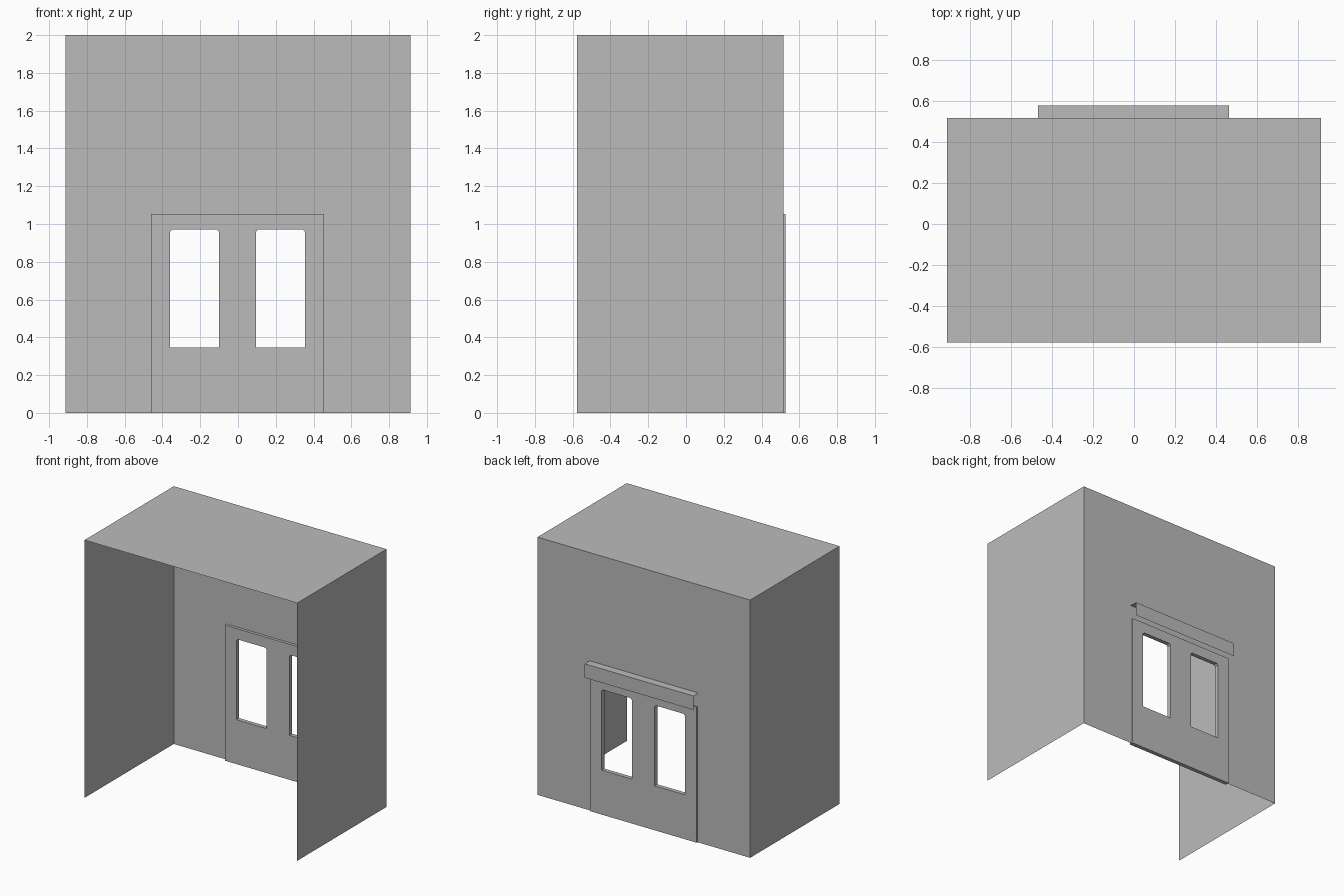
import bpy, bmesh

if "Cube" in bpy.data.objects:
    bpy.data.objects.remove(bpy.data.objects["Cube"])

W, FRONT, WALL, H = 0.913, -0.578, 0.517, 2.0   # shell half width, front, back wall, height
PX0, PX1, PTOP = -0.46, 0.455, 1.052            # door panel extents
PIN, POUT = 0.495, 0.527                        # panel inner and outer faces

grey = bpy.data.materials.new("plain_grey")
grey.diffuse_color = (0.5, 0.5, 0.5, 1)
grey.use_nodes = True
grey.node_tree.nodes["Principled BSDF"].inputs["Base Color"].default_value = grey.diffuse_color


def finish(name, bm):
    me = bpy.data.meshes.new(name)
    bm.to_mesh(me)
    bm.free()
    me.materials.append(grey)
    ob = bpy.data.objects.new(name, me)
    bpy.context.collection.objects.link(ob)
    return ob


def sheet(name, *polys):
    """Thin surface made from a few polygons."""
    bm = bmesh.new()
    for pts in polys:
        bm.faces.new([bm.verts.new(p) for p in pts])
    bmesh.ops.remove_doubles(bm, verts=bm.verts, dist=1e-5)
    return finish(name, bm)


# Open-fronted shell: roof, two side walls
sheet("roof", [(-W, FRONT, H), (W, FRONT, H), (W, WALL, H), (-W, WALL, H)])
sheet("right_wall", [(W, FRONT, 0), (W, WALL, 0), (W, WALL, H), (W, FRONT, H)])
sheet("left_wall", [(-W, WALL, 0), (-W, FRONT, 0), (-W, FRONT, H), (-W, WALL, H)])

# Back wall: one outline that steps around the doorway
sheet("back_wall", [(x, WALL, z) for x, z in (
    (-W, 0), (-W, H), (W, H), (W, 0), (PX1, 0), (PX1, PTOP), (PX0, PTOP), (PX0, 0))])

# Door panel with two window openings, top corners clipped
Z0, Z1, C = 0.345, 0.97, 0.012
outlines = [[(PX0, 0), (PX1, 0), (PX1, PTOP), (PX0, PTOP)]]
for a, b in ((-0.36, -0.1), (0.095, 0.355)):
    outlines.append([(a, Z0), (b, Z0), (b, Z1 - C), (b - C, Z1), (a + C, Z1), (a, Z1 - C)])
bm = bmesh.new()
edges = []
for pts in outlines:
    vs = [bm.verts.new((x, PIN, z)) for x, z in pts]
    edges += [bm.edges.new((vs[i - 1], vs[i])) for i in range(len(vs))]
bmesh.ops.triangle_fill(bm, use_beauty=True, use_dissolve=False, edges=edges, normal=(0, -1, 0))
ext = bmesh.ops.extrude_face_region(bm, geom=bm.faces[:], use_keep_orig=True)
moved = [g for g in ext["geom"] if isinstance(g, bmesh.types.BMVert)]
bmesh.ops.translate(bm, verts=moved, vec=(0, POUT - PIN, 0))
bmesh.ops.recalc_face_normals(bm, faces=bm.faces[:])
finish("door_panel", bm)

# Awning: flat top and hanging front strip, open at the ends
A0, A1, AY, AT, AB = -0.47, 0.465, 0.578, 1.16, 1.052
sheet("awning",
      [(A0, WALL, AT), (A1, WALL, AT), (A1, AY, AT), (A0, AY, AT)],
      [(A0, AY, AT), (A1, AY, AT), (A1, AY, AB), (A0, AY, AB)])
